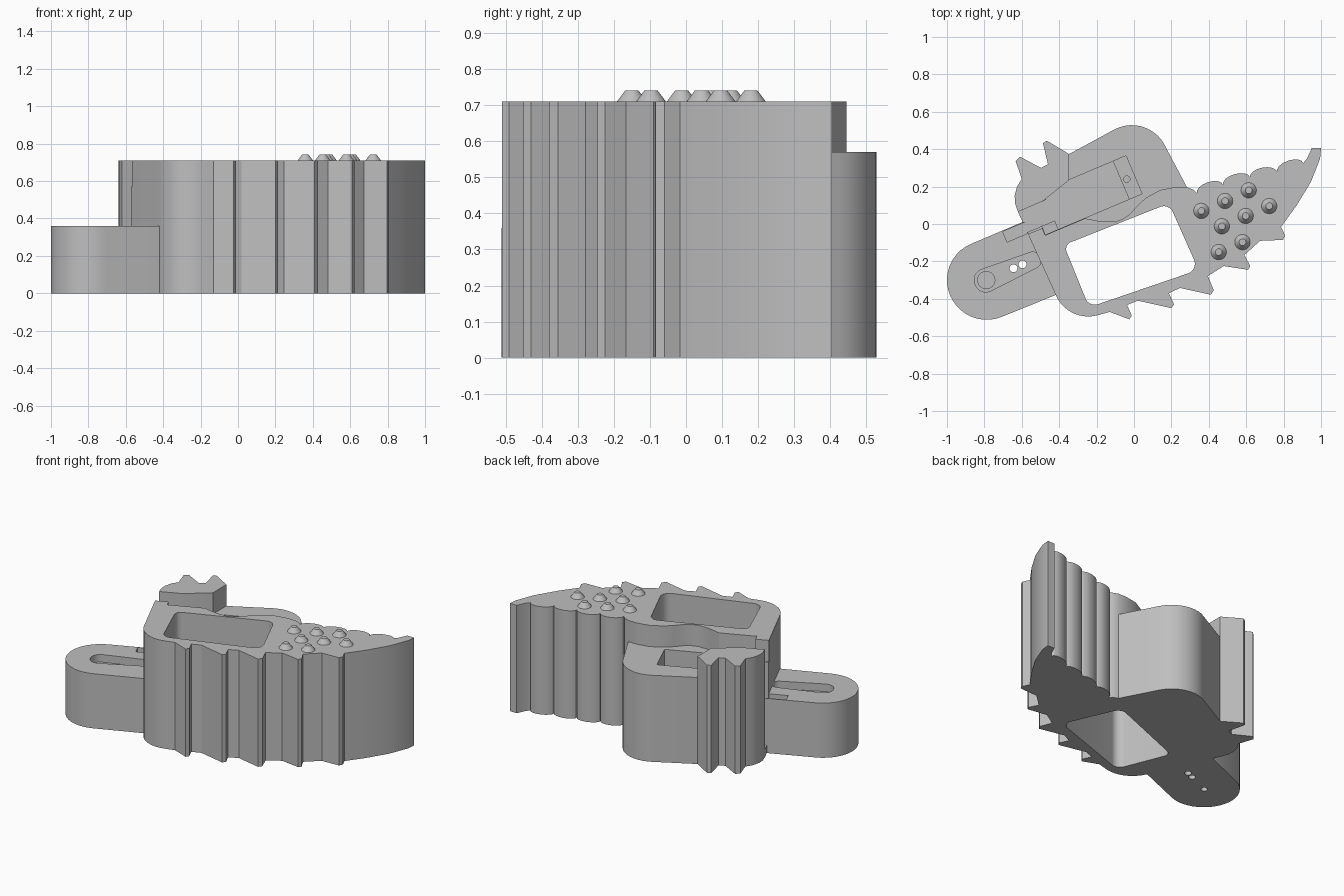
import bpy, bmesh, math
from mathutils import Vector

if "Cube" in bpy.data.objects:
    bpy.data.objects.remove(bpy.data.objects["Cube"], do_unlink=True)

grey = bpy.data.materials.new("plain_grey")
grey.use_nodes = True
grey.diffuse_color = (0.52, 0.52, 0.52, 1)
grey.node_tree.nodes["Principled BSDF"].inputs["Base Color"].default_value = (0.52, 0.52, 0.52, 1)

# Shared tilted directions: along the arm and across it
U = Vector((0.921, 0.39))
N = Vector((-0.39, 0.921))
LOW, HIGH, MID, ARM, FLOOR = 0.0, 0.71, 0.57, 0.36, 0.05


def outline(points, steps=10):
    """Points are (x, y) or (x, y, t): t rounds the corner by tangent length."""
    out = []
    for i, p in enumerate(points):
        c = Vector(p[:2])
        if len(p) == 2:
            out.append(c)
            continue
        da = (Vector(points[i - 1][:2]) - c).normalized()
        db = (Vector(points[(i + 1) % len(points)][:2]) - c).normalized()
        w = math.sin(da.angle(db) / 2)
        for k in range(steps + 1):
            s = k / steps
            a, m, b = (1 - s) ** 2, 2 * w * s * (1 - s), s * s
            out.append((a * (c + da * p[2]) + m * c + b * (c + db * p[2])) / (a + m + b))
    return out


def bump(p, q, height, steps=8):
    """Rounded lobe from p towards q, bulging to the left of travel reversed."""
    p, q = Vector(p), Vector(q)
    d = q - p
    side = Vector((-d.y, d.x)).normalized()
    if side.y < 0:
        side = -side
    return [tuple(p + d * (0.5 - 0.5 * math.cos(math.pi * k / steps))
                  + side * height * math.sin(math.pi * k / steps)) for k in range(steps)]


def prism(name, points, z0, z1):
    bm = bmesh.new()
    base = bm.faces.new([bm.verts.new((p.x, p.y, z0)) for p in outline(points)])
    top = bmesh.ops.extrude_face_region(bm, geom=[base])["geom"]
    verts = [g for g in top if isinstance(g, bmesh.types.BMVert)]
    bmesh.ops.translate(bm, vec=(0, 0, z1 - z0), verts=verts)
    bmesh.ops.recalc_face_normals(bm, faces=bm.faces[:])
    mesh = bpy.data.meshes.new(name)
    bm.to_mesh(mesh)
    bm.free()
    mesh.materials.append(grey)
    ob = bpy.data.objects.new(name, mesh)
    bpy.context.collection.objects.link(ob)
    return ob


def tilted(center, length, width):
    c = Vector(center)
    return [tuple(c + U * a * length / 2 + N * b * width / 2)
            for a, b in ((-1, -1), (1, -1), (1, 1), (-1, 1))]


def disc(center, r, n=24):
    return [(center[0] + r * math.cos(2 * math.pi * k / n),
             center[1] + r * math.sin(2 * math.pi * k / n)) for k in range(n)]


def activate(ob):
    bpy.ops.object.select_all(action="DESELECT")
    ob.select_set(True)
    bpy.context.view_layer.objects.active = ob


def cut(ob, cutters):
    activate(ob)
    for c in cutters:
        mod = ob.modifiers.new("cut", "BOOLEAN")
        mod.operation, mod.solver, mod.object = "DIFFERENCE", "EXACT", c
        bpy.ops.object.modifier_apply(modifier=mod.name)


# Main body: toothed belly, pointed tail, lobed back, wavy inner edge
belly = [(-0.567, -0.053), (-0.35, -0.53, 0.16), (-0.13, -0.47),
         (-0.025, -0.51), (-0.012, -0.49), (-0.037, -0.433), (0.02, -0.41),
         (0.20, -0.45), (0.214, -0.43), (0.187, -0.37), (0.246, -0.342),
         (0.41, -0.378), (0.427, -0.355), (0.395, -0.278), (0.48, -0.225),
         (0.61, -0.245), (0.622, -0.225), (0.59, -0.166), (0.674, -0.09),
         (0.797, -0.085), (0.807, -0.06), (0.786, -0.016)]
tail = [(0.87, 0.10), (0.946, 0.225), (0.995, 0.35), (1.0, 0.405),
        (0.95, 0.405), (0.925, 0.35)]
lobe_ends = [(0.905, 0.326), (0.765, 0.278), (0.62, 0.25), (0.476, 0.21), (0.337, 0.165)]
lobes = [p for a, b in zip(lobe_ends, lobe_ends[1:]) for p in bump(a, b, 0.038)]
inner = [(0.337, 0.165), (0.32, 0.182), (0.283, 0.197), (0.22, 0.197), (0.14, 0.182),
         (0.064, 0.14), (0.02, 0.10), (-0.02, 0.055), (-0.06, 0.027), (-0.10, 0.012),
         (-0.18, 0.014), (-0.262, 0.03), (-0.475, -0.06), (-0.49, -0.022)]
body = prism("main_body", belly + tail + lobes + inner, LOW, HIGH)

# Lower rear block holding the pocket
block = prism("rear_block", [
    (-0.347, 0.374), (0.07, 0.60, 0.2), (0.283, 0.197), (0.25, 0.08), (0.12, -0.05),
    (-0.30, -0.15), (-0.50, -0.15), (-0.567, -0.053), (-0.62, 0.064), (-0.56, 0.2)], LOW, MID)

# Tall crest with two spikes beside the block
crest = prism("spiked_crest", [
    (-0.347, 0.374), (-0.465, 0.445), (-0.487, 0.433), (-0.46, 0.32), (-0.497, 0.30),
    (-0.61, 0.36), (-0.633, 0.337), (-0.60, 0.24), (-0.626, 0.20), (-0.638, 0.15),
    (-0.636, 0.11), (-0.62, 0.064), (-0.49, 0.12), (-0.347, 0.235)], LOW, HIGH)

# Low rounded arm
hub = Vector((-0.79, -0.30))
end = [tuple(hub - U * 0.21 + N * s * 0.21) + (0.2099,) for s in (1, -1)]
arm = prism("side_arm", end + [(-0.42, -0.38), (-0.40, -0.30), (-0.53, 0.02),
                               tuple(hub + U * 0.295 + N * 0.21)], LOW, ARM)

# Cutters
window = prism("window_cutter", [(-0.375, -0.112, 0.04), (-0.24, -0.445, 0.05),
                                 (0.345, -0.245, 0.06), (0.187, 0.11, 0.05)], -0.1, 1)
ledge = prism("pocket_ledge_cutter", tilted((-0.258, 0.154), 0.56, 0.22), ARM, 1)
pocket = prism("pocket_cutter", tilted((-0.258, 0.154), 0.41, 0.22), FLOOR, 1)
channel = prism("channel_cutter", tilted((-0.55, 0.03), 0.28, 0.12), FLOOR, 1)
notch = prism("notch_cutter", tilted((-0.575, -0.02), 0.25, 0.06), FLOOR, 1)
screw = prism("screw_cutter", disc((-0.038, 0.24), 0.017), 0.2, 1)
slot_end, slot_tip = hub + U * -0.063, hub + U * 0.31
slot = prism("slot_cutter", [tuple(slot_end + N * 0.066) + (0.062,),
                             tuple(slot_end - N * 0.066) + (0.062,),
                             tuple(slot_tip - N * 0.042) + (0.035,),
                             tuple(slot_tip + N * 0.042) + (0.035,)], 0.31, 1)
socket = prism("socket_cutter", disc(hub, 0.046), 0.15, 1)
pin = prism("pin_cutter", disc(hub, 0.02), -0.1, 0.1)
holes = [prism("hole_cutter", disc(c, 0.021), -0.1, 1)
         for c in ((-0.644, -0.237), (-0.596, -0.216))]

cut(body, [window])
cut(block, [window, ledge, pocket, channel, screw])
cut(crest, [channel])
cut(arm, [notch, slot, socket, pin] + holes)
for c in [window, ledge, pocket, channel, notch, screw, slot, socket, pin] + holes:
    bpy.data.objects.remove(c, do_unlink=True)

# Studs on the tail
studs = []
for x, y in ((0.36, 0.07), (0.487, 0.123), (0.613, 0.18), (0.47, -0.012),
             (0.597, 0.043), (0.723, 0.096), (0.453, -0.15), (0.58, -0.097)):
    bpy.ops.mesh.primitive_cone_add(vertices=32, radius1=0.042, radius2=0.018,
                                    depth=0.032, location=(x, y, HIGH + 0.015))
    stud = bpy.context.object
    stud.name = "tail_stud"
    stud.data.materials.append(grey)
    studs.append(stud)

for ob in [body, block, crest, arm] + studs:
    activate(ob)
    bpy.ops.object.shade_smooth_by_angle(angle=math.radians(30))
